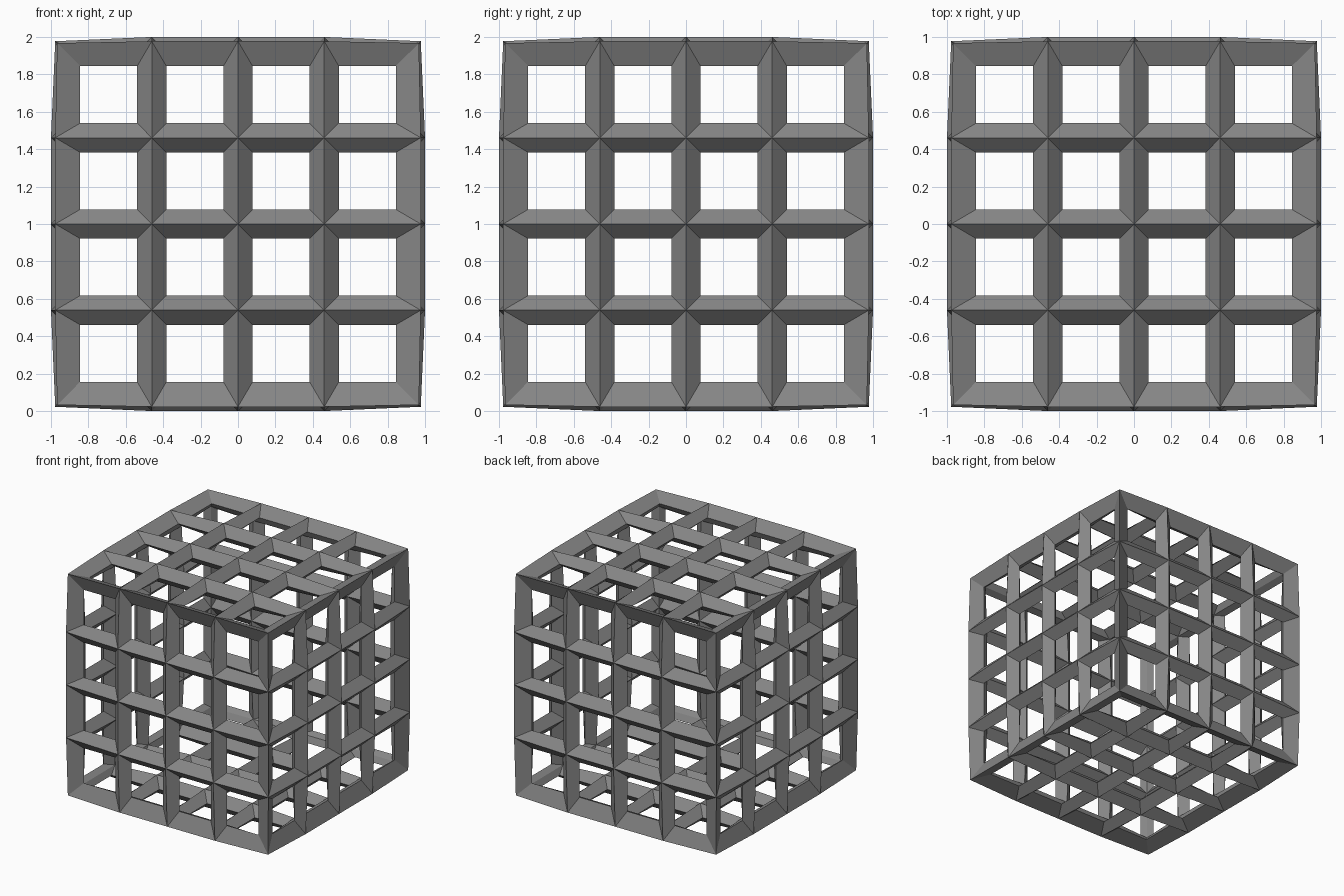
import bpy, bmesh
from mathutils import Vector

if "Cube" in bpy.data.objects:
    bpy.data.objects.remove(bpy.data.objects["Cube"])

HALF = 0.922   # half size of the guide cube
T = 0.078      # half thickness of the bars
CELL = HALF / 2

# Guide cube with four by four cells per side
guide = bmesh.new()
bmesh.ops.create_cube(guide, size=2 * HALF)
bmesh.ops.subdivide_edges(guide, edges=guide.edges[:], cuts=3, use_grid_fill=True)

# Lattice: each cell edge becomes a diamond-section bar
bm = bmesh.new()
lift = Vector((0, 0, 1))
outer, inner = {}, {}
for v in guide.verts:
    n = Vector([round(c / HALF) if abs(c) > HALF - 0.01 else 0 for c in v.co]).normalized()
    outer[v] = bm.verts.new(v.co + n * T + lift)
    inner[v] = bm.verts.new(v.co - n * T + lift)

for f in guide.faces:
    centre = f.calc_center_median()
    corners = f.verts[:]
    hole = [bm.verts.new(v.co + (centre - v.co) * (2 * T / CELL) + lift) for v in corners]
    for i in range(4):
        j = (i + 1) % 4
        a, b = corners[i], corners[j]
        bm.faces.new((outer[a], outer[b], hole[j], hole[i]))
        bm.faces.new((inner[b], inner[a], hole[i], hole[j]))
guide.free()
bmesh.ops.recalc_face_normals(bm, faces=bm.faces[:])

mesh = bpy.data.meshes.new("lattice_cube")
bm.to_mesh(mesh)
bm.free()

# Dark grey finish
dark = bpy.data.materials.new("dark_grey")
dark.diffuse_color = (0.24, 0.24, 0.24, 1)
dark.use_nodes = True
dark.node_tree.nodes["Principled BSDF"].inputs["Base Color"].default_value = dark.diffuse_color
mesh.materials.append(dark)
bpy.context.collection.objects.link(bpy.data.objects.new("lattice_cube", mesh))
